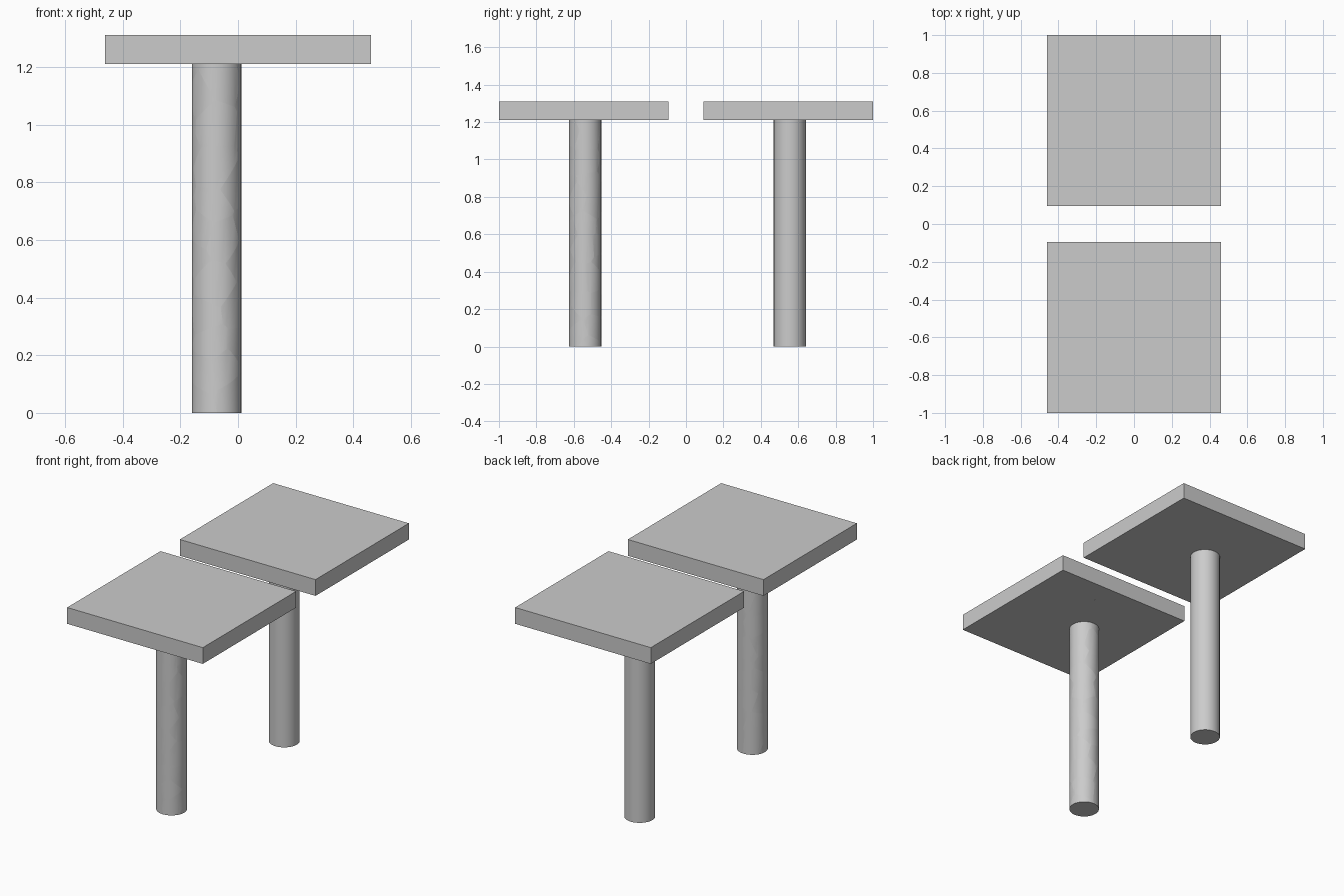
import bpy, bmesh, math, random
from mathutils import Vector, Matrix

if "Cube" in bpy.data.objects:
    bpy.data.objects.remove(bpy.data.objects["Cube"])

random.seed(7)

HALF_X, HALF_Y = 0.461, 0.453        # table top half sizes
Z0, Z1 = 1.21, 1.31                  # underside and upper face of the top
RADIUS = 0.086                       # leg radius
FRONT_Y, BACK_Y = -0.547, 0.547      # centres of the two tops
LEG_X = -0.074                       # leg sits a little off centre
LEG_SHIFT = 0.008                    # leg offset along y from the top centre


def slab_bm(y):
    bm = bmesh.new()
    m = Matrix.Translation((0, y, (Z0 + Z1) / 2)) @ Matrix.Diagonal((2 * HALF_X, 2 * HALF_Y, Z1 - Z0, 1))
    bmesh.ops.create_cube(bm, size=1, matrix=m)
    return bm


def leg_bm(y):
    bm = bmesh.new()
    bmesh.ops.create_cone(bm, cap_ends=True, segments=32, radius1=RADIUS, radius2=RADIUS,
                          depth=Z0, matrix=Matrix.Translation((LEG_X, y, Z0 / 2)))
    return bm


def finish(bm, name, smooth=False):
    bmesh.ops.recalc_face_normals(bm, faces=bm.faces[:])
    me = bpy.data.meshes.new(name)
    bm.to_mesh(me)
    bm.free()
    if smooth:
        me.shade_smooth()
        me.set_sharp_from_angle(angle=math.radians(30))
    ob = bpy.data.objects.new(name, me)
    bpy.context.collection.objects.link(ob)


def shatter(base, seeds, name, smooth=False):
    """Cut a convex solid into Voronoi pieces, one closed object per seed."""
    for i, s in enumerate(seeds):
        bm = base.copy()
        for o in sorted(seeds, key=lambda p: (p - s).length)[1:]:
            if not bm.verts:
                break
            reach = max((v.co - s).length for v in bm.verts)
            if (o - s).length > 2 * reach:
                break
            geom = bm.verts[:] + bm.edges[:] + bm.faces[:]
            res = bmesh.ops.bisect_plane(bm, geom=geom, dist=1e-6, plane_co=(s + o) / 2,
                                         plane_no=o - s, clear_outer=True)
            rim = [e for e in res["geom_cut"] if isinstance(e, bmesh.types.BMEdge) and e.is_boundary]
            if len(rim) > 2:
                bmesh.ops.contextual_create(bm, geom=rim)
        if bm.faces:
            finish(bm, f"{name}_piece_{i + 1:02d}", smooth)
        else:
            bm.free()
    base.free()


def spaced(sample, count, gap, seeds):
    """Add random points that keep a minimum distance from each other."""
    for _ in range(5000):
        p = sample()
        if all((p - q).length > gap for q in seeds):
            seeds.append(p)
        if len(seeds) >= count:
            break
    return seeds


# intact table at the back
finish(slab_bm(BACK_Y), "intact_table_top")
finish(leg_bm(BACK_Y + LEG_SHIFT), "intact_leg", True)

# cracked table top: seeds across its faces, denser at one corner
U = random.uniform
top_seeds = spaced(lambda: Vector((U(0.3, HALF_X), FRONT_Y + U(0.1, HALF_Y), random.choice((Z0, Z1)))), 8, 0.07, [])
top_seeds = spaced(lambda: Vector((U(-HALF_X, HALF_X), FRONT_Y + U(-HALF_Y, HALF_Y),
                                   random.choice((Z0 + 0.02, Z1 - 0.02, 1.26)))), 56, 0.095, top_seeds)
shatter(slab_bm(FRONT_Y), top_seeds, "cracked_table_top")


# cracked leg: seeds around its surface
def on_leg():
    a = U(0, 2 * math.pi)
    return Vector((LEG_X + RADIUS * math.cos(a), FRONT_Y + LEG_SHIFT + RADIUS * math.sin(a), U(0, Z0)))


shatter(leg_bm(FRONT_Y + LEG_SHIFT), spaced(on_leg, 44, 0.085, []), "cracked_leg", True)
